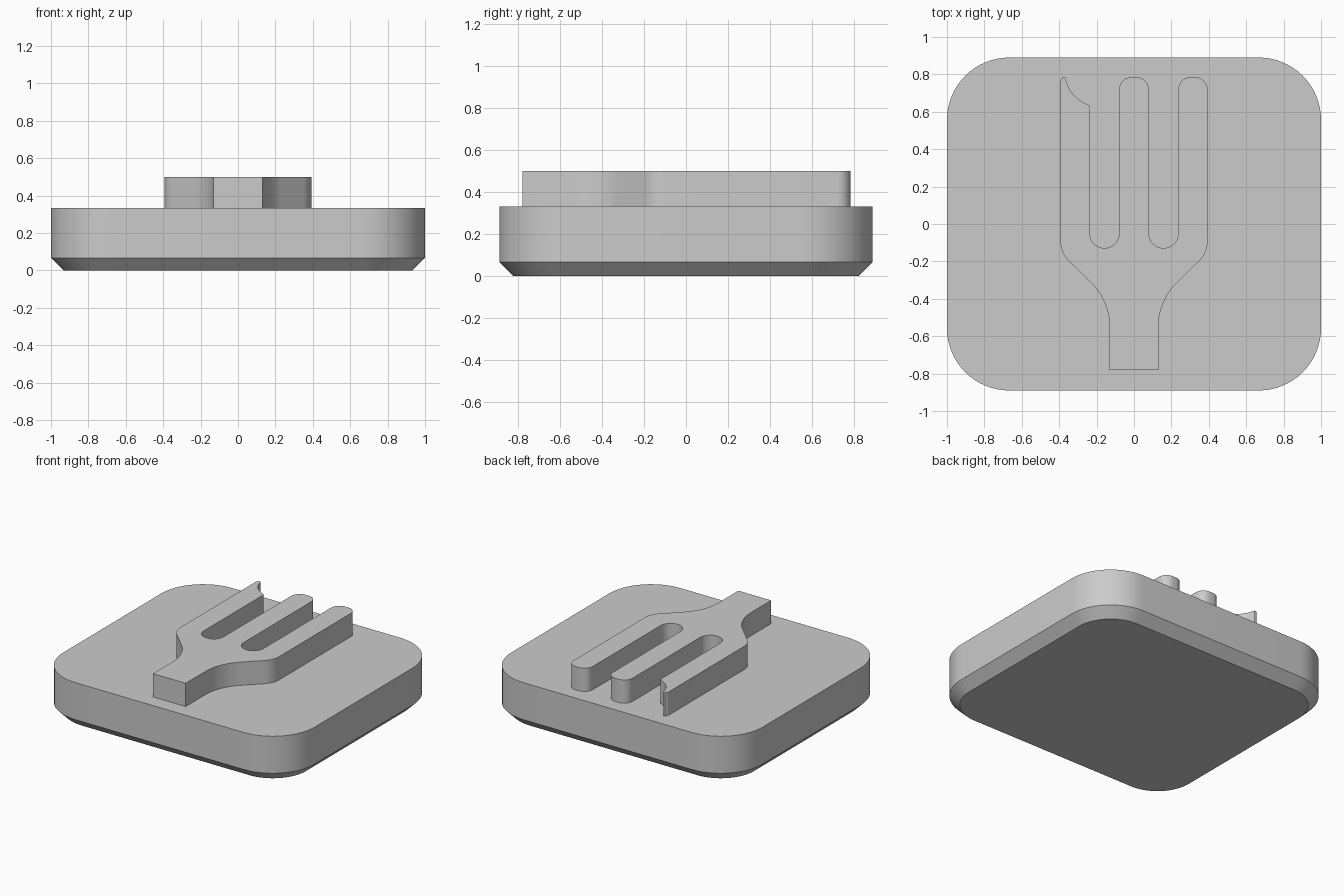
import bpy
import bmesh
from math import cos, sin, radians

cube = bpy.data.objects.get("Cube")
if cube:
    bpy.data.objects.remove(cube, do_unlink=True)

grey = bpy.data.materials.new("light grey")
grey.use_nodes = True
colour = (0.6, 0.6, 0.6, 1)
grey.diffuse_color = colour
grey.node_tree.nodes["Principled BSDF"].inputs["Base Color"].default_value = colour


def arc(cx, cy, r, start, end, steps=12):
    """Points along a circular arc, angles in degrees."""
    angles = [radians(start + (end - start) * i / steps) for i in range(steps + 1)]
    return [(cx + r * cos(a), cy + r * sin(a)) for a in angles]


def rounded_rectangle(hx, hy, r):
    x, y = hx - r, hy - r
    return (arc(x, y, r, 0, 90, 16) + arc(-x, y, r, 90, 180, 16)
            + arc(-x, -y, r, 180, 270, 16) + arc(x, -y, r, 270, 360, 16))


def loft(name, sections):
    """Closed solid through (outline, height) sections, bottom to top."""
    bm = bmesh.new()
    rings = [[bm.verts.new((x, y, z)) for x, y in outline] for outline, z in sections]
    for low, high in zip(rings, rings[1:]):
        for i in range(len(low)):
            j = (i + 1) % len(low)
            bm.faces.new((low[i], low[j], high[j], high[i]))
    bm.faces.new(rings[0][::-1])
    bm.faces.new(rings[-1])
    bmesh.ops.recalc_face_normals(bm, faces=bm.faces)
    mesh = bpy.data.meshes.new(name)
    bm.to_mesh(mesh)
    bm.free()
    mesh.materials.append(grey)
    obj = bpy.data.objects.new(name, mesh)
    bpy.context.collection.objects.link(obj)
    bpy.ops.object.select_all(action='DESELECT')
    obj.select_set(True)
    bpy.context.view_layer.objects.active = obj
    bpy.ops.object.shade_smooth_by_angle(angle=radians(30))
    return obj


# Rounded base with a chamfered underside
top_z, chamfer = 0.333, 0.067
full = rounded_rectangle(1, 0.89, 0.333)
inset = rounded_rectangle(1 - chamfer, 0.89 - chamfer, 0.333 - chamfer)
loft("base", [(inset, 0), (full, chamfer), (full, top_z)])

# Fork outline, counterclockwise from the foot of the handle
edge, gap, tip, r = 0.393, 0.079, 0.785, 0.065
slot_x = 0.158


def tine_end(left, right):
    return (arc(right - r, tip - r, r, 0, 90, 8)
            + arc(left + r, tip - r, r, 90, 180, 8))


def slot_end(cx):
    return arc(cx, -0.05, gap, 360, 180, 16)


shoulder = arc(0.47, -0.554, 0.34, 180, 135) + arc(edge - 0.14, -0.095, 0.14, -45, 0)
outline = [(0.13, -0.78)] + shoulder
outline += tine_end(slot_x + gap, edge) + slot_end(slot_x)
outline += tine_end(-gap, gap) + slot_end(-slot_x)

# Broken left tine with a scooped end
outline += [(-0.237, 0.625), (-0.242, 0.636), (-0.252, 0.641)]
outline += arc(-0.187, 0.81, 0.181, 249, 192)
outline += arc(-edge + 0.018, tip - 0.015, 0.015, 60, 120, 4)
outline += [(-edge, tip - 0.02)]
outline += [(-x, y) for x, y in reversed(shoulder)] + [(-0.13, -0.78)]

loft("fork_relief", [(outline, top_z), (outline, 0.5)])
